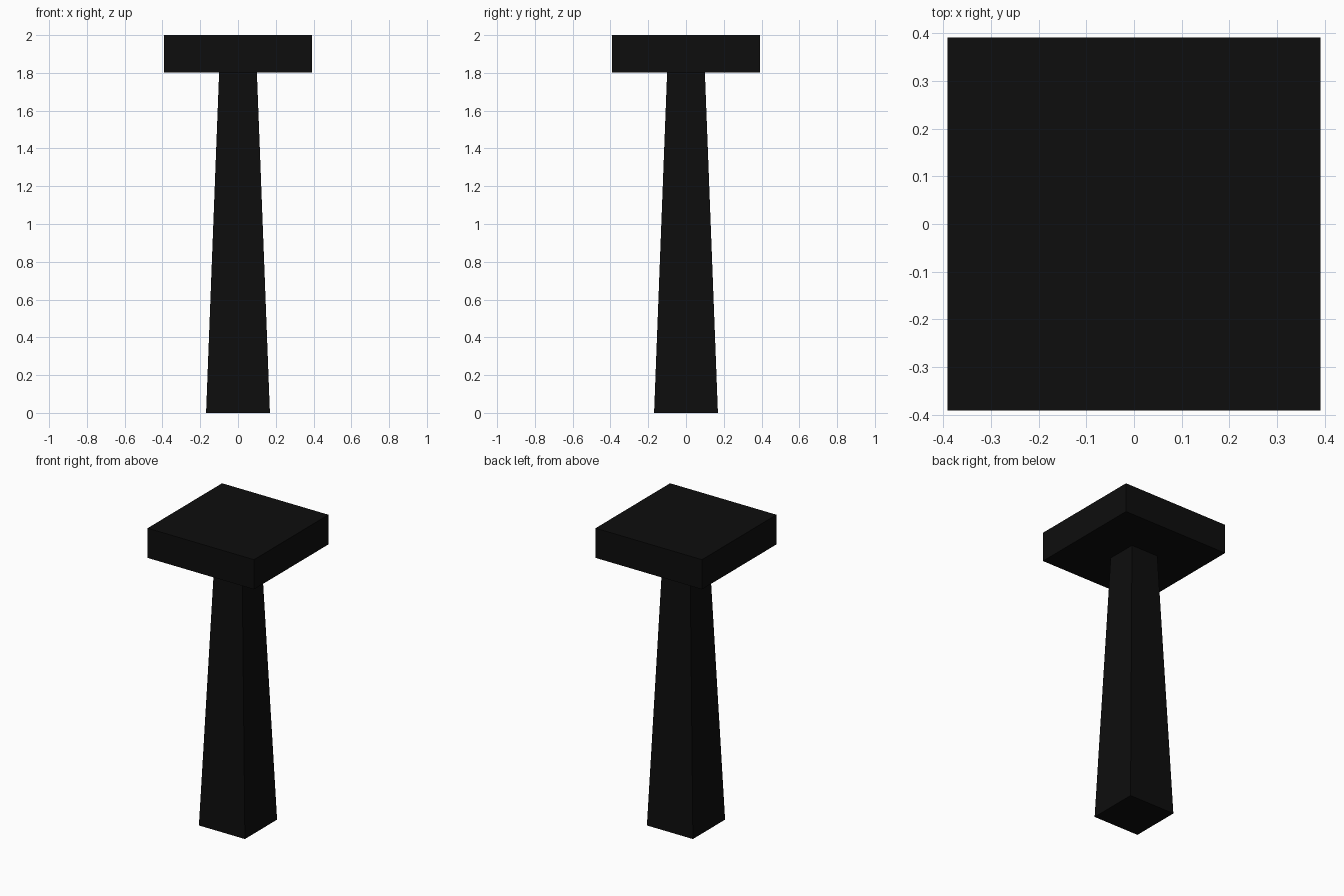
import bpy
import bmesh

if "Cube" in bpy.data.objects:
    bpy.data.objects.remove(bpy.data.objects["Cube"])

black = bpy.data.materials.new("black")
black.diffuse_color = (0.004, 0.004, 0.004, 1)
black.use_nodes = True
black.node_tree.nodes["Principled BSDF"].inputs["Base Color"].default_value = black.diffuse_color


def square_block(name, half_bottom, half_top, z0, z1):
    """Square block between two heights, optionally tapered."""
    bm = bmesh.new()
    bmesh.ops.create_cube(bm, size=2)
    for v in bm.verts:
        half, z = (half_top, z1) if v.co.z > 0 else (half_bottom, z0)
        v.co = (v.co.x * half, v.co.y * half, z)
    mesh = bpy.data.meshes.new(name)
    bm.to_mesh(mesh)
    bm.free()
    mesh.materials.append(black)
    obj = bpy.data.objects.new(name, mesh)
    bpy.context.collection.objects.link(obj)
    return obj


# Tapered column
square_block("column", 0.169, 0.10, 0.0, 1.803)
# Flat slab on top
square_block("top_slab", 0.391, 0.391, 1.803, 2.0)
